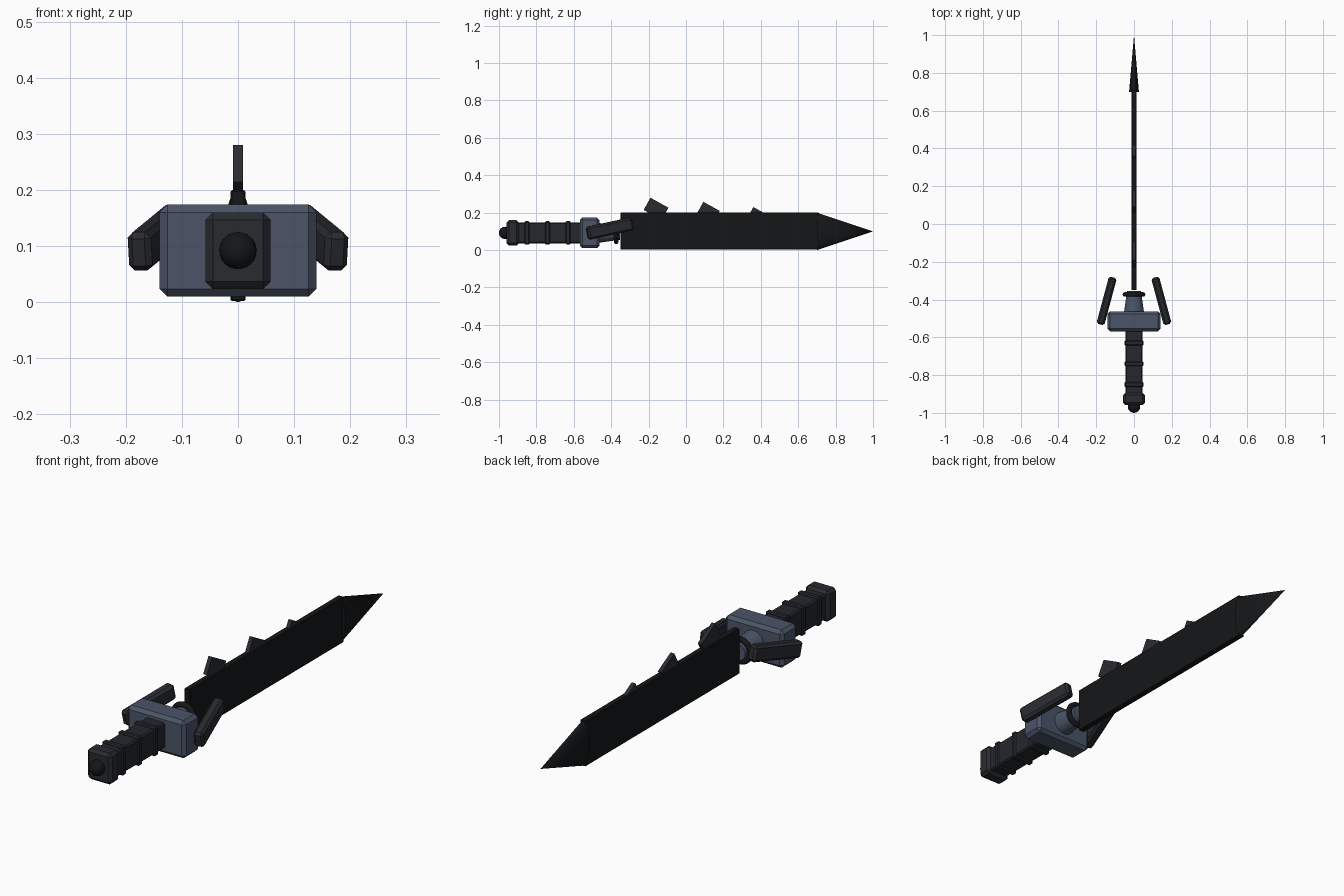
import bpy, math

if "Cube" in bpy.data.objects:
    bpy.data.objects.remove(bpy.data.objects["Cube"])

def material(name, c):
    m = bpy.data.materials.new(name)
    m.diffuse_color = (*c, 1)
    m.use_nodes = True
    m.node_tree.nodes["Principled BSDF"].inputs["Base Color"].default_value = m.diffuse_color
    return m

STEEL = material("blue_steel", (0.07, 0.09, 0.14))
DARK = material("dark_grip", (0.018, 0.020, 0.026))
IRON = material("dark_iron", (0.022, 0.024, 0.030))
BLACK = material("black_blade", (0.007, 0.008, 0.009))
ZC = 0.092  # height of the hilt axis
R90 = math.radians(90)

def finish(name, mat, smooth=False):
    o = bpy.context.object
    o.name = name
    o.data.materials.append(mat)
    if smooth:
        bpy.ops.object.shade_smooth_by_angle(angle=math.radians(40))
    return o

def box(name, loc, size, mat, bevel=0, rot=(0, 0, 0)):
    bpy.ops.mesh.primitive_cube_add(size=1, location=loc,
                                    rotation=[math.radians(a) for a in rot])
    o = finish(name, mat)
    o.scale = size
    bpy.ops.object.transform_apply(location=False, rotation=False, scale=True)
    if bevel:
        b = o.modifiers.new("bevel", 'BEVEL')
        b.width, b.segments = bevel, 1
    return o

# Blade slab and flattened conical tip
box("blade", (0, 0.18, 0.101), (0.027, 1.06, 0.198), BLACK, 0.003)
bpy.ops.mesh.primitive_cone_add(vertices=32, radius1=0.1, radius2=0, depth=0.3,
                                location=(0, 0.85, 0.1), rotation=(-R90, 0, 0))
finish("blade_tip", BLACK, True).scale = (0.26, 1, 1)

# Slanted teeth on the spine: upper rear corner and length of each
for i, (y, z, l) in enumerate([(-0.19, 0.28, 0.11), (0.093, 0.258, 0.1), (0.36, 0.23, 0.09)]):
    a, h = math.radians(29), 0.075
    cy = y + l / 2 * math.cos(a) - h / 2 * math.sin(a)
    cz = z - l / 2 * math.sin(a) - h / 2 * math.cos(a)
    box(f"tooth_{i + 1}", (0, cy, cz), (0.018, l, h), IRON, 0, (-29, 0, 0))

# Guard block
box("guard", (0, -0.515, ZC), (0.28, 0.106, 0.164), STEEL, 0.014)

# Collar and ring between guard and blade
bpy.ops.mesh.primitive_cone_add(vertices=24, radius1=0.053, radius2=0.037, depth=0.115,
                                location=(0, -0.411, ZC), rotation=(-R90, 0, 0))
finish("collar", STEEL, True)
bpy.ops.mesh.primitive_torus_add(major_radius=0.048, minor_radius=0.012, major_segments=32,
                                 minor_segments=12, location=(0, -0.373, ZC), rotation=(R90, 0, 0))
finish("collar_ring", BLACK, True)

# Prongs leaning inward and upward on both sides
for side, s in (("left", -1), ("right", 1)):
    box(f"{side}_prong", (s * 0.145, -0.407, 0.115), (0.043, 0.253, 0.07), IRON, 0.01,
        (12, 0, s * 15))

# Grip with raised bands, pommel block and ball
box("grip", (0, -0.74, ZC), (0.092, 0.36, 0.112), DARK, 0.006)
for i, y in enumerate((-0.85, -0.74, -0.63)):
    box(f"grip_band_{i + 1}", (0, y, ZC), (0.102, 0.026, 0.126), DARK, 0.005)
box("pommel", (0, -0.926, ZC), (0.116, 0.066, 0.136), IRON, 0.013)
bpy.ops.mesh.primitive_uv_sphere_add(segments=24, ring_count=12, radius=0.033,
                                     location=(0, -0.967, ZC))
finish("pommel_ball", BLACK, True)
